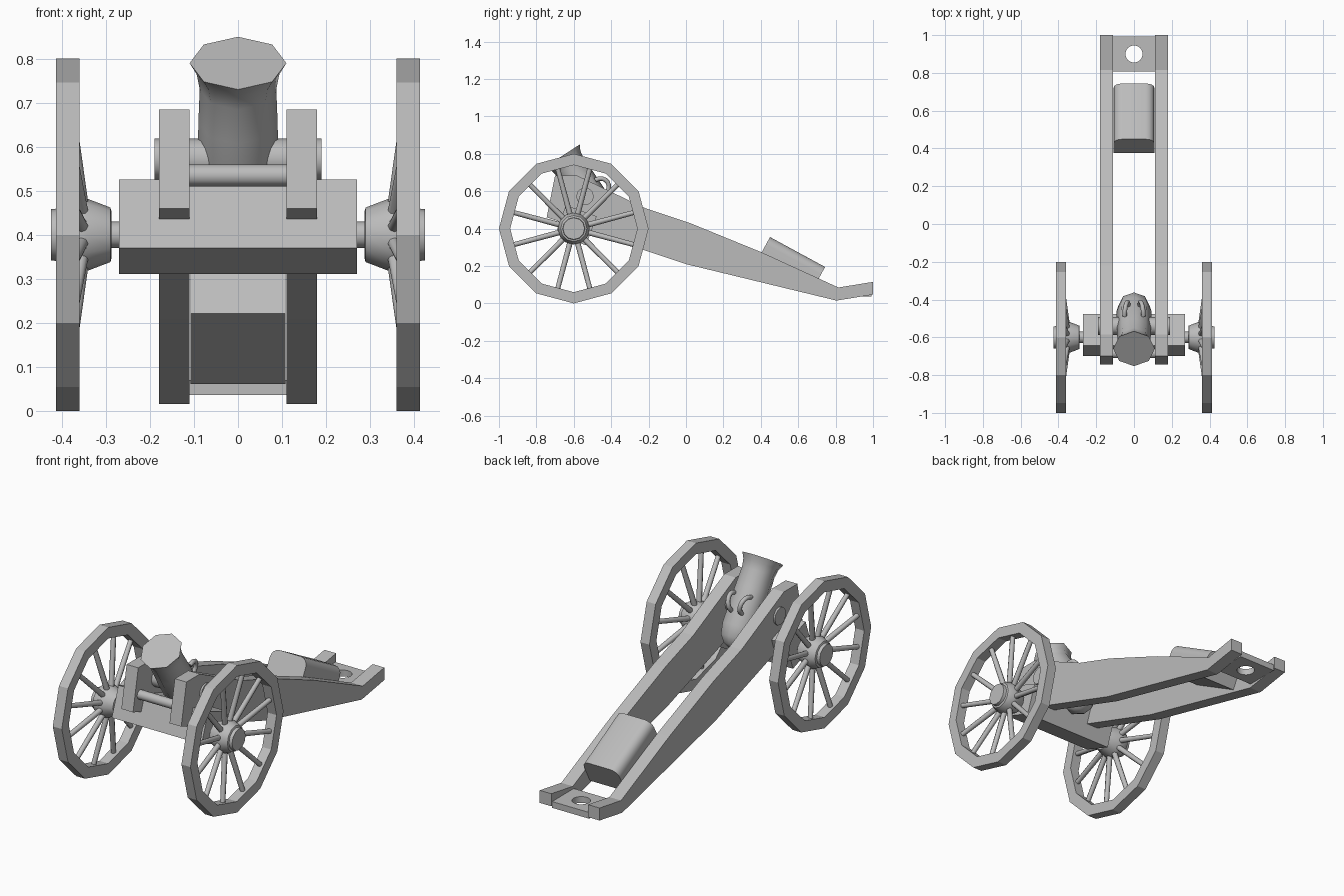
import bpy, bmesh, math
from mathutils import Vector, Matrix

cube = bpy.data.objects.get("Cube")
if cube:
    bpy.data.objects.remove(cube, do_unlink=True)

GREY = (0.5, 0.5, 0.5, 1.0)
mat = bpy.data.materials.new("plain grey")
mat.use_nodes = True
mat.diffuse_color = GREY
mat.node_tree.nodes["Principled BSDF"].inputs["Base Color"].default_value = GREY


def finish(name, bm, smooth=None):
    bmesh.ops.recalc_face_normals(bm, faces=bm.faces)
    mesh = bpy.data.meshes.new(name)
    bm.to_mesh(mesh)
    bm.free()
    mesh.materials.append(mat)
    ob = bpy.data.objects.new(name, mesh)
    bpy.context.collection.objects.link(ob)
    if smooth:
        bpy.ops.object.select_all(action='DESELECT')
        ob.select_set(True)
        bpy.context.view_layer.objects.active = ob
        bpy.ops.object.shade_smooth_by_angle(angle=math.radians(smooth))
    return ob


def skin(bm, rings, loop=False):
    """Join rings of points with quads; cap the ends or close into a loop."""
    rings = [[bm.verts.new(p) for p in ring] for ring in rings]
    n = len(rings[0])
    pairs = list(zip(rings, rings[1:])) + ([(rings[-1], rings[0])] if loop else [])
    for a, b in pairs:
        for i in range(n):
            j = (i + 1) % n
            bm.faces.new((a[i], a[j], b[j], b[i]))
    if not loop:
        bm.faces.new(rings[0])
        bm.faces.new(rings[-1])


def lathe(bm, profile, origin, axis, up, sides, loop=False):
    """Revolve (distance, radius) pairs about an axis, first corner towards up."""
    o, d, u = Vector(origin), Vector(axis).normalized(), Vector(up)
    u = (u - d * u.dot(d)).normalized()
    v = d.cross(u)
    angles = [math.tau * i / sides for i in range(sides)]
    skin(bm, [[o + d * t + (u * math.cos(a) + v * math.sin(a)) * r for a in angles]
              for t, r in profile], loop)


def turned(name, profile, origin, axis, up=(0, 0, 1), sides=12, smooth=50, loop=False):
    bm = bmesh.new()
    lathe(bm, profile, origin, axis, up, sides, loop)
    return finish(name, bm, smooth)


def tilted_box(name, size, centre, pitch, bevel=0):
    bm = bmesh.new()
    bmesh.ops.create_cube(bm, size=1)
    bmesh.ops.scale(bm, vec=size, verts=bm.verts)
    if bevel:
        edges = [e for e in bm.edges if all(v.co.z > 0 for v in e.verts)
                 and e.verts[0].co.x * e.verts[1].co.x > 0]
        bmesh.ops.bevel(bm, geom=edges, offset=bevel, segments=4, profile=0.5, affect='EDGES')
    bm.transform(Matrix.Translation(centre) @ Matrix.Rotation(-math.radians(pitch), 4, 'X'))
    return finish(name, bm, 40 if bevel else None)


# Carriage: two long side cheeks running back into the trail
CHEEK = [(-.745, .46), (-.70, .685), (-.585, .685), (-.22, .51), (.02, .43), (.40, .275),
         (.815, .085), (1, .115), (1, .047), (.805, .015), (0, .21)]
for side, s in (("left", 1), ("right", -1)):
    bm = bmesh.new()
    skin(bm, [[(s * x, y, z) for y, z in CHEEK] for x in (.11, .18)])
    finish(side + "_cheek", bm)

# Axle beam, axle and cross bar
WHEEL_Y, WHEEL_Z = -.6, .4
tilted_box("axle_beam", (.54, .175, .165), (0, -.588, .418), 20)
turned("axle", [(-.4, .03), (.4, .03)], (0, WHEEL_Y, WHEEL_Z), (1, 0, 0))
turned("front_cross_bar", [(-.12, .025), (.12, .025)], (0, -.685, .535), (1, 0, 0))

# Rounded chest on the trail
tilted_box("trail_chest", (.216, .335, .152), (0, .56, .208), 28.5, .045)

# Tail plate with a round towing hole
bm = bmesh.new()
dirs = [(math.cos(math.tau * i / 16), math.sin(math.tau * i / 16)) for i in range(16)]
outer = [(.112 * c / max(abs(c), abs(s)), .9 + .093 * s / max(abs(c), abs(s))) for c, s in dirs]
inner = [(.046 * c, .9 + .046 * s) for c, s in dirs]
skin(bm, [[(x, y, z) for x, y in ring]
          for ring, z in ((outer, .036), (outer, .07), (inner, .07), (inner, .036))], True)
finish("tail_plate", bm, 40)

# Barrel: eight-sided, raised steeply, with a flared muzzle and rounded breech
PITCH = math.radians(57)
MUZZLE = Vector((0, -.66, .79))
DOWN = Vector((0, math.cos(PITCH), -math.sin(PITCH)))
OUT = Vector((0, math.sin(PITCH), math.cos(PITCH)))
turned("barrel", [(0, .11), (.03, .094), (.07, .087), (.16, .09), (.36, .093),
                  (.42, .082), (.455, .055), (.47, .025)],
       MUZZLE, DOWN, OUT, sides=8, smooth=60)
turned("trunnions", [(-.19, .047), (.19, .047)], (0, -.54, .572), (1, 0, 0))

# Lifting handles on the barrel
for side, s in (("left", 1), ("right", -1)):
    bm = bmesh.new()
    rings = []
    for k in range(9):
        a = math.pi * k / 8
        mid = (MUZZLE + DOWN * (.25 - .045 * math.cos(a)) + OUT * (.075 + .05 * math.sin(a))
               + Vector((s * (.04 + .01 * math.cos(a)), 0, 0)))
        spoke = OUT * math.sin(a) - DOWN * math.cos(a)
        rings.append([mid + .012 * (spoke * math.cos(b) + Vector((math.sin(b), 0, 0)))
                      for b in (math.tau * i / 8 for i in range(8))])
    skin(bm, rings)
    finish(side + "_lifting_handle", bm, 60)

# Wheels: twelve-sided rim, dished spokes and a barrel-shaped hub
RIM = [(.36, .34), (.36, .4), (.414, .4), (.414, .34)]
HUB = [(.288, .055), (.29, .062), (.345, .083), (.37, .085), (.405, .07), (.408, .06), (.425, .058)]
for side, s in (("left", 1), ("right", -1)):
    centre = Vector((0, WHEEL_Y, WHEEL_Z))
    turned(side + "_wheel_rim", RIM, centre, (s, 0, 0), smooth=None, loop=True)
    turned(side + "_wheel_hub", HUB, centre, (s, 0, 0))
    bm = bmesh.new()
    for k in range(12):
        a = math.tau * (k + .5) / 12
        ray = Vector((0, math.cos(a), math.sin(a)))
        start = centre + ray * .05 + Vector((s * .352, 0, 0))
        end = centre + ray * .345 + Vector((s * .39, 0, 0))
        lathe(bm, [(0, .015), ((end - start).length, .013)], start, end - start, (1, 0, 0), 8)
    finish(side + "_wheel_spokes", bm, 50)
